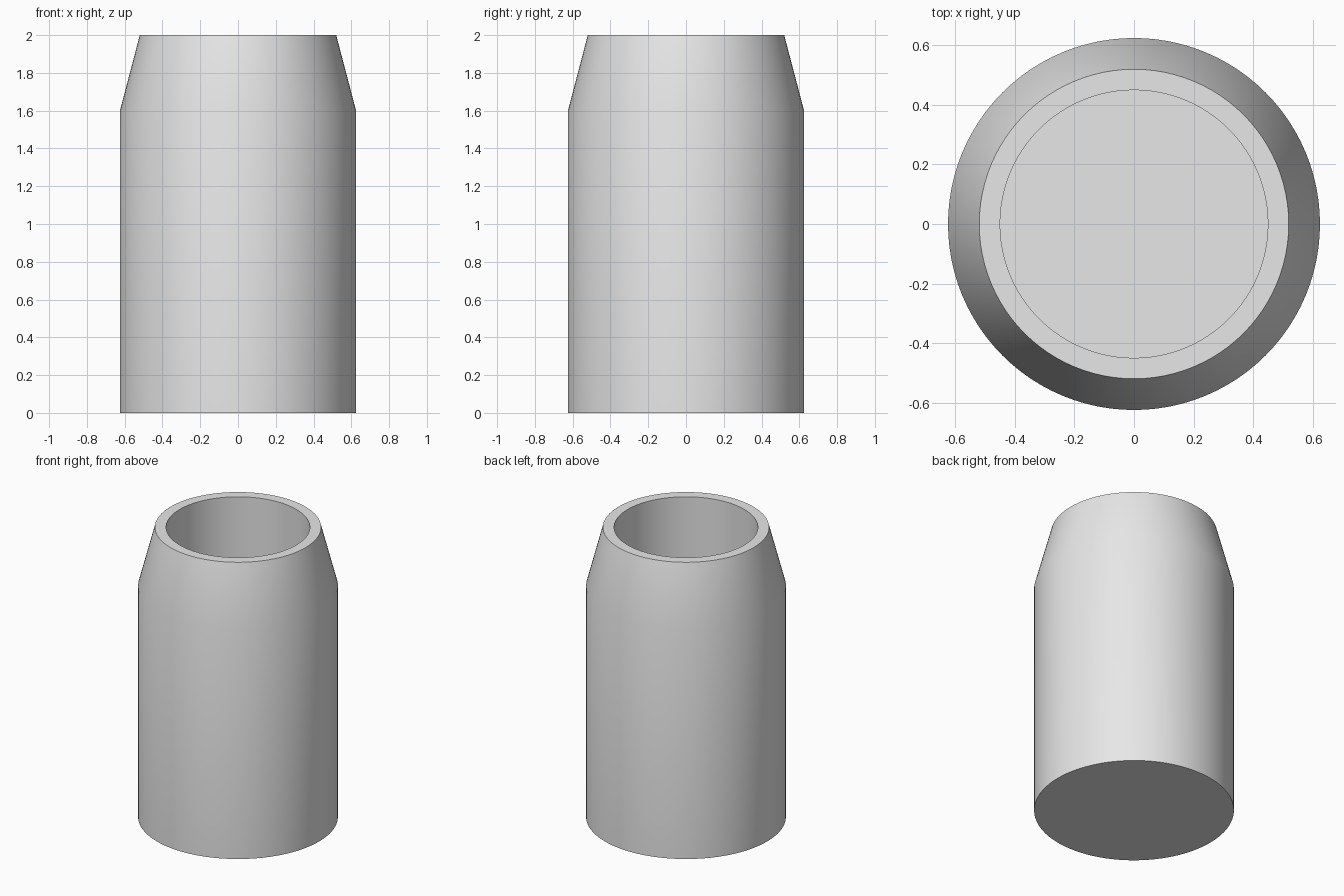
import bpy, bmesh, math

if "Cube" in bpy.data.objects:
    bpy.data.objects.remove(bpy.data.objects["Cube"])

SEGMENTS = 96

grey = bpy.data.materials.new("plain grey")
grey.diffuse_color = (0.8, 0.8, 0.8, 1.0)
grey.use_nodes = True
grey.node_tree.nodes["Principled BSDF"].inputs["Base Color"].default_value = grey.diffuse_color


def lathe(name, profile):
    """Spin a (radius, height) profile about z; end points are capped."""
    bm = bmesh.new()
    rings = []
    for r, z in profile:
        rings.append([bm.verts.new((r * math.cos(2 * math.pi * i / SEGMENTS),
                                    r * math.sin(2 * math.pi * i / SEGMENTS), z))
                      for i in range(SEGMENTS)])
    for low, high in zip(rings, rings[1:]):
        for i in range(SEGMENTS):
            j = (i + 1) % SEGMENTS
            bm.faces.new((low[i], low[j], high[j], high[i]))
    bm.faces.new(rings[0][::-1])
    bm.faces.new(rings[-1])
    bmesh.ops.recalc_face_normals(bm, faces=bm.faces)
    mesh = bpy.data.meshes.new(name)
    bm.to_mesh(mesh)
    bm.free()
    mesh.materials.append(grey)
    obj = bpy.data.objects.new(name, mesh)
    bpy.context.collection.objects.link(obj)
    bpy.context.view_layer.objects.active = obj
    obj.select_set(True)
    bpy.ops.object.shade_smooth_by_angle(angle=math.radians(30))
    return obj


# Cup: base, straight wall, tapered shoulder, flat rim, straight bore, floor
lathe("hollow_cup", [
    (0.625, 0.0),
    (0.625, 1.60),
    (0.52, 2.0),
    (0.45, 2.0),
    (0.45, 0.15),
])
